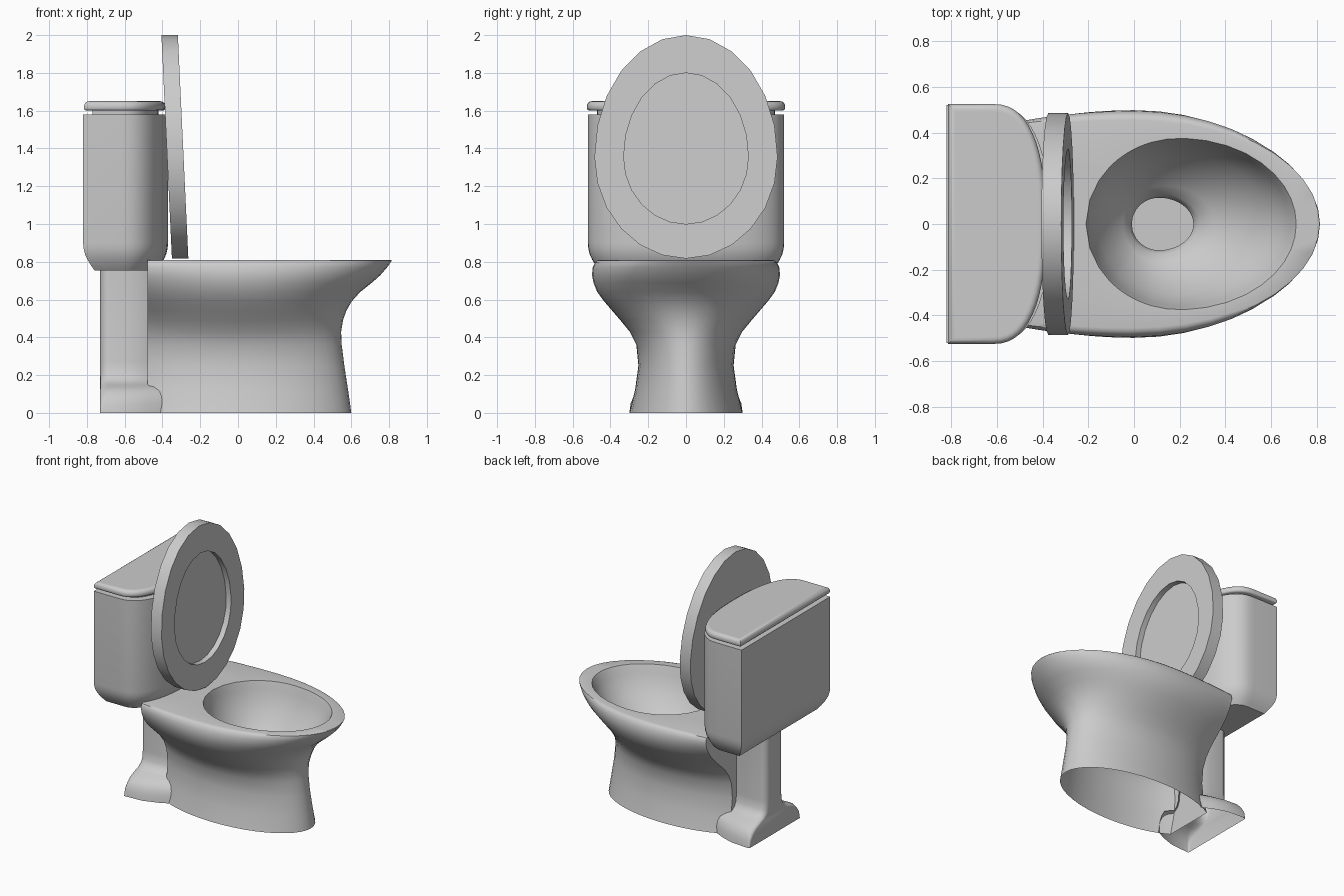
import bpy, bmesh
from math import sin, cos, pi, sqrt, atan2, radians

if "Cube" in bpy.data.objects:
    bpy.data.objects.remove(bpy.data.objects["Cube"])


def finish(bm, name, angle=38):
    bmesh.ops.recalc_face_normals(bm, faces=bm.faces)
    me = bpy.data.meshes.new(name)
    bm.to_mesh(me)
    bm.free()
    ob = bpy.data.objects.new(name, me)
    bpy.context.collection.objects.link(ob)
    bpy.ops.object.select_all(action='DESELECT')
    ob.select_set(True)
    bpy.context.view_layer.objects.active = ob
    bpy.ops.object.shade_smooth_by_angle(angle=radians(angle))
    return ob


def loft(name, rings, cap_start=True, cap_end=True, angle=38, closed=True):
    """Skin rings that all have the same number of points."""
    bm = bmesh.new()
    vs = [[bm.verts.new(p) for p in r] for r in rings]
    n = len(vs[0])
    for a, b in zip(vs, vs[1:]):
        for i in range(n if closed else n - 1):
            j = (i + 1) % n
            bm.faces.new((a[i], a[j], b[j], b[i]))
    if cap_start:
        bm.faces.new(vs[0])
    if cap_end:
        bm.faces.new(vs[-1])
    return finish(bm, name, angle)


def egg(cx, front, back, half, t):
    c = cos(t)
    return cx + (front if c > 0 else back) * c, half * sin(t)


# Bowl and pedestal: half-ellipse front, sides cut off flat at the back
BACK = -0.48


def bowl_ring(z, front, half, rear):
    side = []
    for i in range(8):
        x = BACK * (1 - i / 8)
        side.append((x, half * sqrt(1 - (x / rear) ** 2)))
    for i in range(11):
        t = pi / 2 * (1 - i / 11)
        side.append((front * cos(t), half * sin(t)))
    yb = side[0][1]
    pts = side + [(front, 0)] + [(x, -y) for x, y in reversed(side)]
    pts += [(BACK, yb * (k / 3 - 1)) for k in range(1, 6)]
    return [(x, y, z) for x, y in pts]


rings = [bowl_ring(*s) for s in (
    (0, .60, .30, .62), (.12, .583, .27, .59), (.25, .563, .252, .58),
    (.36, .549, .263, .59), (.43, .546, .298, .61), (.49, .556, .347, .64),
    (.54, .573, .39, .70), (.59, .602, .433, .77), (.64, .647, .47, .85),
    (.69, .710, .49, .95), (.73, .755, .498, 1.05), (.77, .789, .494, 1.2),
    (.795, .807, .483, 1.3), (.807, .814, .470, 1.4), (.81, .812, .455, 1.4))]

# Basin: blends from the egg-shaped opening down to the drain
angles = [atan2(y / .46, (x - .2) / .65) for x, y, z in rings[-1]]
for w, z in ((0, .81), (.025, .79), (.065, .75), (.14, .69), (.26, .625),
             (.42, .56), (.6, .50), (.8, .45), (.94, .42), (1, .38), (1, .28)):
    ring = []
    for t in angles:
        x0, y0 = egg(.2, .51, .41, .375, t)
        x1, y1 = egg(.11, .15, .12, .115, t)
        ring.append((x0 + (x1 - x0) * w, y0 + (y1 - y0) * w, z))
    rings.append(ring)
loft("bowl", rings, cap_start=False)


# Rear column flaring into a foot whose sides run forward into the pedestal
def foot_ring(z, half, r, front=-.40):
    x0 = -.73
    side = [(front, half * .73), (-.48, half * .86), (-.58, half * .97)]
    for i in range(6):
        t = pi / 2 * i / 5
        side.append((x0 + r - r * sin(t), half - r + r * cos(t)))
    return [(x, y, z) for x, y in side + [(x, -y) for x, y in reversed(side)]]


loft("rear_column", [foot_ring(*s) for s in (
    (0, .30, .01), (.05, .293, .015), (.085, .278, .03),
    (.115, .255, .045), (.138, .215, .06), (.152, .175, .06, -.46),
    (.175, .135, .055, -.46), (.21, .115, .05, -.46), (.27, .107, .05, -.46),
    (.765, .107, .05, -.46))], cap_start=False, cap_end=False, closed=False)


# Tank, neck and tank lid: flat back, bowed front
def tank_ring(z, inset, x0=-.82, x1=-.37, half=.52):
    mid = -.62
    h, f = half - inset, x1 - inset - mid
    n = 28
    pts = [(x0 + min(inset, .06), -h)]
    for i in range(n + 1):
        t = -pi / 2 + pi * i / n
        s, c = sin(t), max(cos(t), 0)
        pts.append((mid + f * c ** .82, h * abs(s) ** .82 * (1 if s > 0 else -1)))
    pts.append((x0 + min(inset, .06), h))
    return [(x, y, z) for x, y in pts]


loft("tank", [tank_ring(*s) for s in (
    (.755, .062), (.78, .042), (.81, .024), (.84, .01), (.87, .003),
    (.90, 0), (1.58, 0), (1.58, .01))])
loft("tank_neck", [tank_ring(1.57, .05), tank_ring(1.61, .05)])
loft("tank_lid", [tank_ring(z, i, -.815, -.385, .525) for z, i in (
    (1.60, .012), (1.604, .004), (1.612, 0), (1.628, 0), (1.641, .006),
    (1.648, .016), (1.65, .026), (1.65, .034))])


# Raised seat cover: leaning egg-shaped slab with a recess in its front
def seat_ring(x, up, down, half, n=24):
    pts = []
    for i in range(n):
        z, y = egg(1.355, up, down, half, 2 * pi * i / n)
        pts.append((x - .047 * (z - .82), y, z))
    return pts


outer, inner = (.645, .538, .485), (.445, .355, .33)
loft("seat_cover", [seat_ring(-.35, *outer), seat_ring(-.263, *outer),
                    seat_ring(-.263, *inner), seat_ring(-.303, *inner)],
     angle=25)
